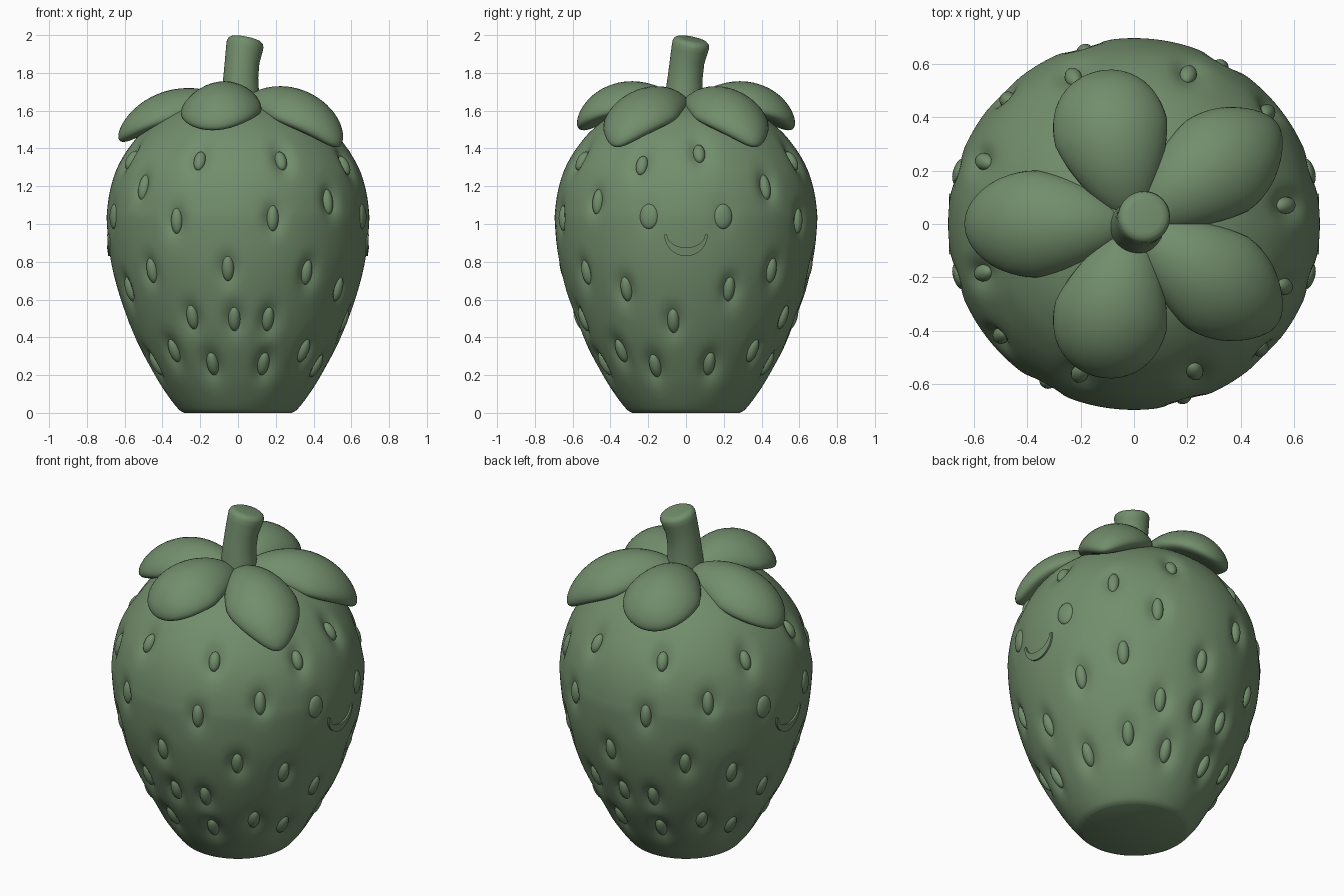
import bpy, bmesh, math
from math import sin, cos, pi
from mathutils import Vector, Matrix

if "Cube" in bpy.data.objects:
    bpy.data.objects.remove(bpy.data.objects["Cube"])

green = bpy.data.materials.new("soft_green")
green.diffuse_color = (0.17, 0.27, 0.15, 1)
green.use_nodes = True
green.node_tree.nodes["Principled BSDF"].inputs["Base Color"].default_value = green.diffuse_color


def finish(name, bm, angle=60):
    bmesh.ops.recalc_face_normals(bm, faces=bm.faces)
    me = bpy.data.meshes.new(name)
    bm.to_mesh(me)
    bm.free()
    ob = bpy.data.objects.new(name, me)
    bpy.context.collection.objects.link(ob)
    me.materials.append(green)
    bpy.ops.object.select_all(action='DESELECT')
    bpy.context.view_layer.objects.active = ob
    ob.select_set(True)
    bpy.ops.object.shade_smooth_by_angle(angle=math.radians(angle))
    return ob


def skin(bm, rings):
    """Join closed rings of points and cap both ends."""
    vs = [[bm.verts.new(p) for p in ring] for ring in rings]
    n = len(vs[0])
    for a, b in zip(vs, vs[1:]):
        for i in range(n):
            bm.faces.new((a[i], a[(i + 1) % n], b[(i + 1) % n], b[i]))
    bm.faces.new(vs[0])
    bm.faces.new(vs[-1])


# Fruit outline (radius, height), smoothed into a dense profile
outline = [(0.285, 0), (0.315, 0.02), (0.37, 0.09), (0.44, 0.2), (0.545, 0.4), (0.62, 0.6),
           (0.672, 0.8), (0.694, 1.0), (0.69, 1.1), (0.672, 1.2), (0.638, 1.3), (0.58, 1.4),
           (0.495, 1.5), (0.37, 1.59), (0.2, 1.65), (0.02, 1.67)]
pts = [Vector(p) for p in outline]
profile = []
for i in range(len(pts) - 1):
    p0, p1, p2, p3 = pts[max(i - 1, 0)], pts[i], pts[i + 1], pts[min(i + 2, len(pts) - 1)]
    for k in range(8):
        t = k / 8
        profile.append(0.5 * (2 * p1 + (p2 - p0) * t + (2 * p0 - 5 * p1 + 4 * p2 - p3) * t * t
                              + (3 * p1 - p0 - 3 * p2 + p3) * t ** 3))
profile.append(pts[-1])


def radius(z):
    for a, b in zip(profile, profile[1:]):
        if a.y <= z <= b.y:
            return a.x + (b.x - a.x) * (z - a.y) / (b.y - a.y)
    return 0.02


def frame(az, z):
    """Surface point, sideways, upward and outward directions."""
    r, s = radius(z), (radius(z + 0.02) - radius(z - 0.02)) / 0.04
    n = Vector((cos(az), sin(az), -s)).normalized()
    side = Vector((-sin(az), cos(az), 0))
    return Vector((r * cos(az), r * sin(az), z)), side, n.cross(side), n


# Seed places: front half (x, z), repeated half a turn round
front = [(-0.21, 1.345), (0.235, 1.345), (0.58, 1.32), (-0.515, 1.2), (0.49, 1.12),
         (-0.335, 1.015), (0.19, 1.03), (-0.47, 0.75), (-0.055, 0.76), (0.375, 0.74),
         (-0.59, 0.65), (0.545, 0.65), (-0.25, 0.5), (-0.02, 0.49), (0.165, 0.49),
         (0.574, 0.48), (-0.35, 0.32), (0.36, 0.32), (-0.14, 0.25), (0.14, 0.25),
         (-0.45, 0.25), (0.43, 0.24)]
seeds = []
for x, z in front:
    az = -math.acos(max(-1, min(1, x / radius(z))))
    seeds += [(az, z), (az + pi, z)]
seeds += [(math.radians(7), 1.385), (math.radians(198), 1.35)]
eyes = [(turn + s * 0.291, 1.04) for turn in (0, pi) for s in (-1, 1)]

# Fruit body, dimpled around each seed
bm = bmesh.new()
SEG = 192
rings = []
for p in profile:
    near = [(a, z, 0.035) for a, z in seeds if abs(z - p.y) < 0.22]
    near += [(a, z, 0.012) for a, z in eyes if abs(z - p.y) < 0.22]
    ring = []
    for i in range(SEG):
        az = 2 * pi * i / SEG
        co = Vector((p.x * cos(az), p.x * sin(az), p.y))
        push = 0
        for a, z, depth in near:
            du = ((az - a + pi) % (2 * pi) - pi) * p.x / 0.045
            dv = (p.y - z) * 1.1 / 0.075
            q = du * du + dv * dv
            if q < 8:
                push = max(push, depth * math.exp(-q * 0.8))
        if push > 0.0005 and p.y > 0.02:
            co -= frame(az, p.y)[3] * push
        ring.append(co)
    rings.append(ring)
skin(bm, rings)
finish("fruit_body", bm, 50)


def pips(name, places, w, h, d, sink):
    bm = bmesh.new()
    for az, z in places:
        p, side, up, n = frame(az, z)
        k = 0.8 if z > 1.3 else 1
        m = Matrix((side * w, up * h * k, n * d)).transposed().to_4x4()
        m.translation = p - n * sink
        bmesh.ops.create_uvsphere(bm, u_segments=20, v_segments=12, radius=1, matrix=m)
    finish(name, bm)


pips("seeds", seeds, 0.032, 0.07, 0.03, 0.026)
pips("eyes", eyes, 0.05, 0.067, 0.022, 0.012)

# Crescent smiles on both sides
for turn, name in ((1, "smile_right"), (-1, "smile_left")):
    bm = bmesh.new()
    rings = []
    for i in range(33):
        a = pi / 2 * (i / 16 - 1)
        ring = []
        for wy, wz, off in ((0.115, 0.115, 0.01), (0.1, 0.07, 0.01), (0.1, 0.07, -0.04), (0.115, 0.115, -0.04)):
            y, z = wy * sin(a), 0.945 - wz * cos(a)
            x = math.sqrt(radius(z) ** 2 - y * y) + off
            ring.append((x * turn, y * turn, z))
        rings.append(ring)
    skin(bm, rings)
    finish(name, bm, 40)


# Puffy leaves: spheres bent along an arc
def leaf(name, deg, mid, tip, half_w, point, thick=0.085):
    bm = bmesh.new()
    bmesh.ops.create_uvsphere(bm, u_segments=40, v_segments=28, radius=1,
                              matrix=Matrix.Rotation(pi / 2, 4, 'Y'))
    p0, p1, p2 = Vector((0.03, 1.62)), Vector(mid), Vector(tip)
    for v in bm.verts:
        x, y, h = v.co
        f = (x + 1) / 2
        c = p0 * (1 - f) ** 2 + p1 * 2 * f * (1 - f) + p2 * f * f
        d = ((p1 - p0) * (1 - f) + (p2 - p1) * f).normalized()
        c = c + Vector((-d.y, d.x)) * h * thick
        w = y * half_w * (1 - point * max(0, x) ** 2) * (1 - 0.25 * max(0, -x))
        v.co = (c.x, w, c.y - 1.3 * w * w)
    bmesh.ops.rotate(bm, verts=bm.verts, matrix=Matrix.Rotation(math.radians(deg), 3, 'Z'))
    finish(name, bm)


leaf("leaf_left", 180, (0.40, 1.71), (0.625, 1.44), 0.2, 0.1)
for s, side in ((-1, "front"), (1, "back")):
    leaf("leaf_" + side, 104 * s, (0.40, 1.77), (0.575, 1.5), 0.215, 0.0)
    leaf("leaf_right_" + side, 35 * s, (0.42, 1.74), (0.645, 1.41), 0.205, 0.3)

# Leaning stem with a slanted, rounded top
bm = bmesh.new()
rings = []
for x, y, z, r, tilt in [(0.015, -0.01, 1.58, 0.11, 0), (0.013, -0.01, 1.7, 0.098, 0.03),
                         (0.015, -0.004, 1.78, 0.092, 0.07), (0.022, 0.006, 1.86, 0.091, 0.12),
                         (0.033, 0.02, 1.925, 0.096, 0.17), (0.038, 0.026, 1.953, 0.097, 0.2),
                         (0.041, 0.029, 1.968, 0.091, 0.2), (0.043, 0.031, 1.977, 0.078, 0.2),
                         (0.044, 0.032, 1.98, 0.06, 0.2)]:
    rings.append([(x + r * cos(a), y + r * sin(a), z - tilt * r * (cos(a) + sin(a)))
                  for a in (2 * pi * i / 40 for i in range(40))])
skin(bm, rings)
finish("stem", bm)
